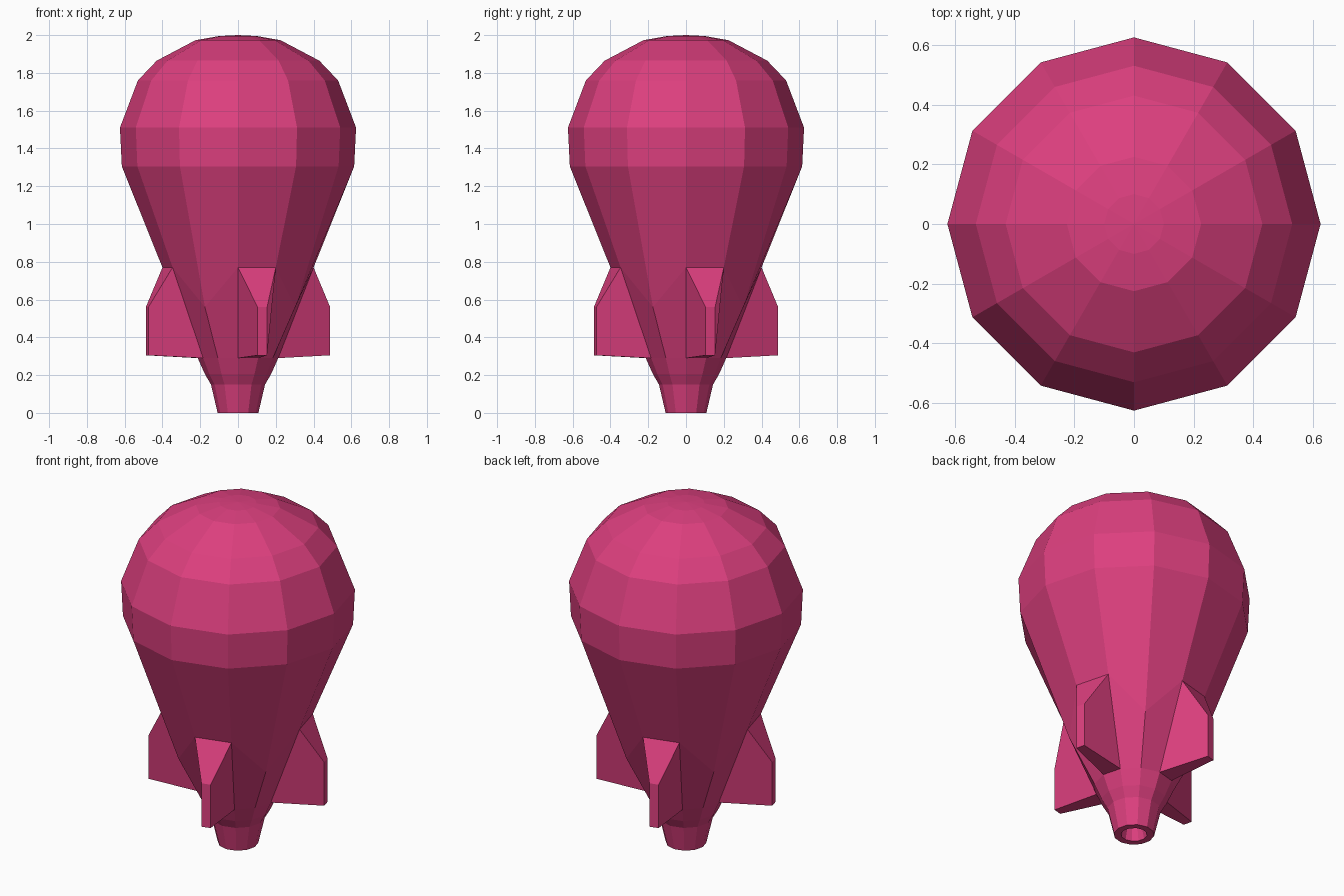
import bpy, bmesh
from math import sin, cos, radians
from mathutils import Vector

if "Cube" in bpy.data.objects:
    bpy.data.objects.remove(bpy.data.objects["Cube"])

SIDES = 12
# (radius, height) from the nozzle cavity, out over the rim, up to the nose
PROFILE = [(0.035, 0.15), (0.07, 0.0), (0.108, 0.0), (0.143, 0.15), (0.175, 0.205),
           (0.213, 0.29), (0.40, 0.77), (0.615, 1.305), (0.625, 1.51),
           (0.53, 1.76), (0.43, 1.865), (0.225, 1.973), (0.10, 1.995)]
FIN_TOP = 6  # profile ring where the fins begin


def polar(r, deg, z):
    return Vector((r * cos(radians(deg)), r * sin(radians(deg)), z))


bm = bmesh.new()

# Body: twelve-sided lathe; between fins the ring dips at one corner
rings = []
for i, (r, z) in enumerate(PROFILE):
    ring = []
    for j in range(SIDES):
        dip = i == FIN_TOP and j % 3 == 2
        ring.append(bm.verts.new(polar(0.35, 30 * j, 0.56) if dip else polar(r, 30 * j, z)))
    rings.append(ring)

fin_faces = []
for i in range(len(rings) - 1):
    a, b = rings[i], rings[i + 1]
    for j in range(SIDES):
        k = (j + 1) % SIDES
        face = bm.faces.new((a[j], a[k], b[k], b[j]))
        if i == FIN_TOP - 1 and j % 3 == 0:
            fin_faces.append((face, 30 * j + 15))

# Nose cap and cavity end
tip = bm.verts.new((0, 0, 2.0))
for j in range(SIDES):
    bm.faces.new((rings[-1][j], rings[-1][(j + 1) % SIDES], tip))
bm.faces.new(rings[0][::-1])

# Fins: each grows from one body facet and tapers to a narrow outer edge
for face, deg in fin_faces:
    loop = [v.co.copy() for v in face.verts]
    out = bmesh.ops.extrude_discrete_faces(bm, faces=[face])["faces"][0]
    side = Vector((-sin(radians(deg)), cos(radians(deg)), 0))
    for v, co in zip(out.verts, loop):
        s = 1 if v.co.dot(side) > 0 else -1
        z = 0.56 if v.co.z > 0.5 else 0.305
        v.co = polar(0.498, deg, z) + side * 0.026 * s

bmesh.ops.recalc_face_normals(bm, faces=bm.faces)
mesh = bpy.data.meshes.new("rocket_body_with_fins")
bm.to_mesh(mesh)
bm.free()

mat = bpy.data.materials.new("pink")
mat.diffuse_color = (0.72, 0.05, 0.21, 1)
mat.use_nodes = True
mat.node_tree.nodes["Principled BSDF"].inputs["Base Color"].default_value = mat.diffuse_color
mesh.materials.append(mat)
obj = bpy.data.objects.new("rocket_body_with_fins", mesh)
bpy.context.collection.objects.link(obj)
